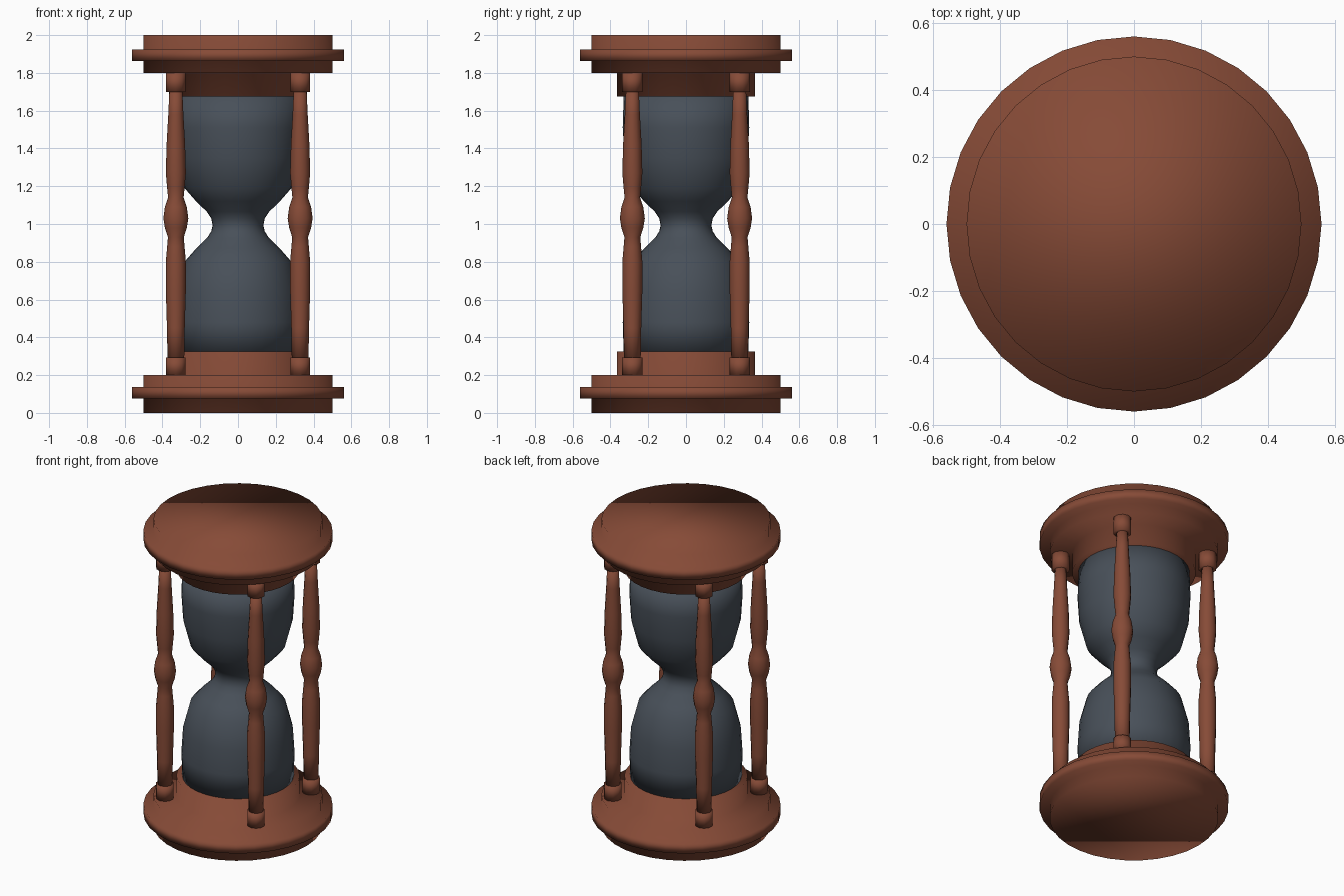
import bpy, bmesh
from math import cos, sin, pi

if "Cube" in bpy.data.objects:
    bpy.data.objects.remove(bpy.data.objects["Cube"])


def material(name, color):
    m = bpy.data.materials.new(name)
    m.diffuse_color = color
    m.use_nodes = True
    m.node_tree.nodes["Principled BSDF"].inputs["Base Color"].default_value = m.diffuse_color
    return m


wood = material("wood", (0.24, 0.07, 0.038, 1))
dark_glass = material("dark_glass", (0.065, 0.08, 0.1, 1))


def lathe(name, profile, sides, mat, loc=(0, 0, 0), turn=0.0):
    """Spin a list of (radius, z) points into a closed smooth solid."""
    bm = bmesh.new()
    rings = []
    for r, z in profile:
        rings.append([bm.verts.new((r * cos(turn + 2 * pi * i / sides),
                                    r * sin(turn + 2 * pi * i / sides), z))
                      for i in range(sides)])
    for a, b in zip(rings, rings[1:]):
        for i in range(sides):
            j = (i + 1) % sides
            bm.faces.new((a[i], a[j], b[j], b[i]))
    bm.faces.new(rings[0][::-1])
    bm.faces.new(rings[-1])
    for f in bm.faces:
        f.smooth = True
    me = bpy.data.meshes.new(name)
    bm.to_mesh(me)
    bm.free()
    me.materials.append(mat)
    ob = bpy.data.objects.new(name, me)
    ob.location = loc
    bpy.context.collection.objects.link(ob)
    return ob


# Stepped end plates, each with a collar that holds the glass
plate = [(0.5, 0), (0.5, 0.075), (0.56, 0.075), (0.56, 0.137), (0.5, 0.137),
         (0.5, 0.2), (0.365, 0.2), (0.365, 0.325)]
lathe("bottom_plate", plate, 32, wood)
lathe("top_plate", [(r, 2 - z) for r, z in reversed(plate)], 32, wood)

# Glass bulbs with a narrow neck
half = [(0.33, 0.325), (0.335, 0.48), (0.325, 0.64), (0.283, 0.8),
        (0.222, 0.87), (0.165, 0.925), (0.142, 0.96)]
glass = half + [(0.134, 0.993)] + [(r, 1.99 - z) for r, z in reversed(half)]
glass[-1] = (0.33, 1.675)
lathe("glass", glass, 32, dark_glass)

# Four turned pillars with end caps
pillar = [(0.044, 0.28), (0.047, 0.45), (0.053, 0.65), (0.053, 0.8),
          (0.046, 0.88), (0.042, 0.93), (0.058, 0.98), (0.066, 1.03),
          (0.058, 1.09), (0.041, 1.14), (0.046, 1.19), (0.053, 1.27),
          (0.049, 1.42), (0.04, 1.58), (0.034, 1.71)]
for sx, side in ((-1, "left"), (1, "right")):
    for sy, end in ((-1, "front"), (1, "back")):
        loc = (sx * 0.329, sy * 0.284, 0)
        tag = f"{end}_{side}"
        lathe("pillar_" + tag, pillar, 12, wood, loc)
        lathe("pillar_foot_" + tag, [(0.054, 0.2), (0.054, 0.293)], 10, wood, loc, pi / 2)
        lathe("pillar_cap_" + tag, [(0.054, 1.7), (0.054, 1.8)], 10, wood, loc, pi / 2)
